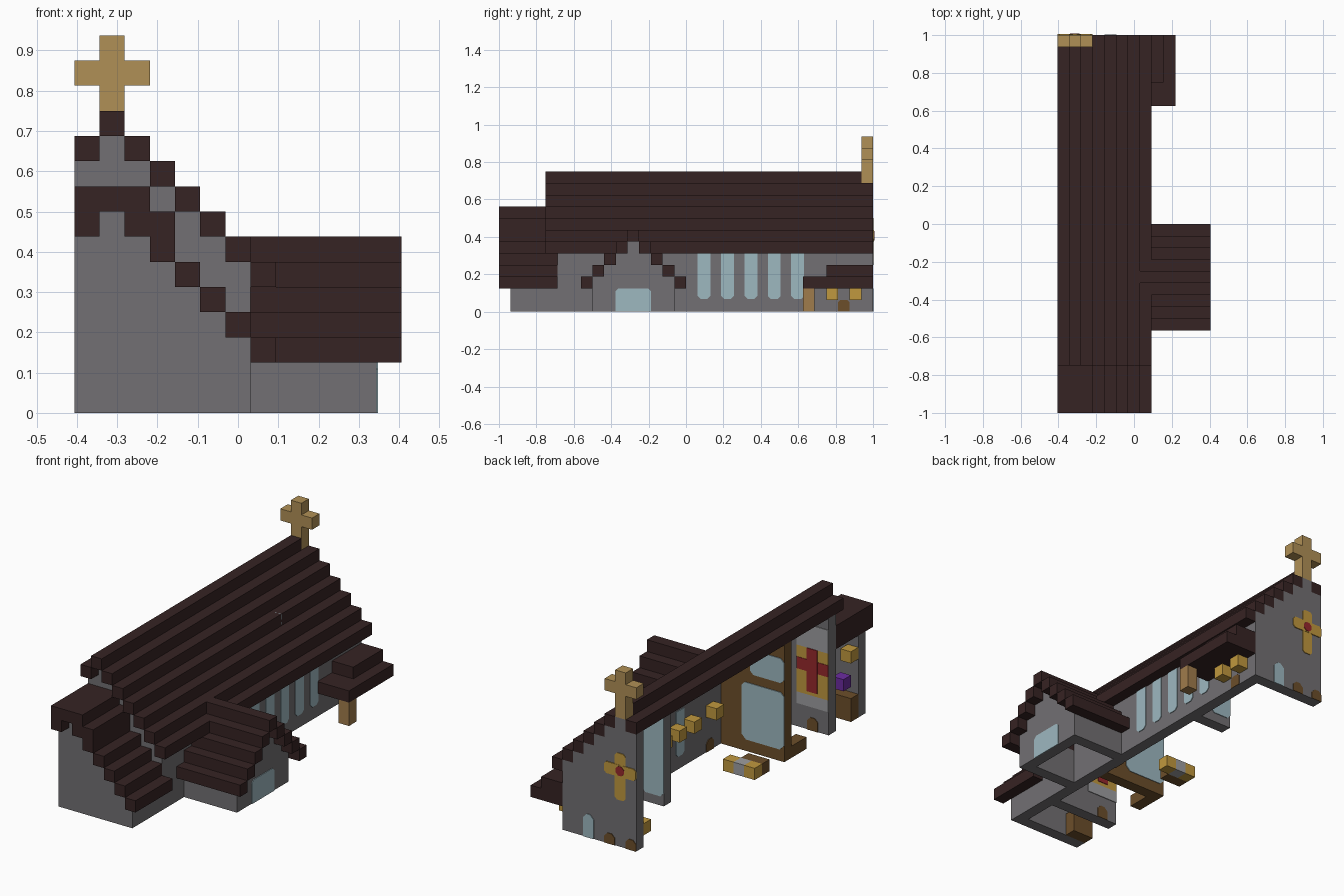
import bpy
import bmesh
from mathutils import Vector

if "Cube" in bpy.data.objects:
    bpy.data.objects.remove(bpy.data.objects["Cube"], do_unlink=True)

UNIT = 1 / 16  # one block
T = 0.06       # plate thickness in blocks


def material(name, r, g, b):
    lin = [((c / 255 + 0.055) / 1.055) ** 2.4 for c in (r, g, b)] + [1.0]
    m = bpy.data.materials.new(name)
    m.use_nodes = True
    m.diffuse_color = lin
    m.node_tree.nodes["Principled BSDF"].inputs["Base Color"].default_value = lin
    return m


ROOF = material("dark roof", 54, 35, 35)
STONE = material("grey stone", 114, 112, 115)
PALE = material("pale stone", 158, 158, 160)
GLASS = material("pale blue glass", 158, 184, 192)
GOLD = material("dull gold", 176, 144, 86)
LAMP = material("lamp yellow", 192, 152, 62)
RED = material("red", 150, 40, 44)
WOOD = material("brown wood", 108, 78, 42)
PURPLE = material("purple cloth", 108, 44, 160)
POST = material("light wood", 160, 124, 76)


def place(i, j, k):
    return Vector((i - 6.5, j - 16, k)) * UNIT


def finish(bm, name, mat):
    bmesh.ops.recalc_face_normals(bm, faces=bm.faces)
    mesh = bpy.data.meshes.new(name)
    bm.to_mesh(mesh)
    bm.free()
    mesh.materials.append(mat)
    obj = bpy.data.objects.new(name, mesh)
    bpy.context.collection.objects.link(obj)


def blocks(name, boxes, mat):
    """Boxes given as block positions (i, j, k) and sizes (di, dj, dk)."""
    bm = bmesh.new()
    for i, j, k, di, dj, dk in boxes:
        a, b = place(i, j, k), place(i + di, j + dj, k + dk)
        cube = bmesh.ops.create_cube(bm, size=1)["verts"]
        bmesh.ops.scale(bm, vec=b - a, verts=cube)
        bmesh.ops.translate(bm, vec=(a + b) / 2, verts=cube)
    finish(bm, name, mat)


def panel(name, axis, depth, u, v, mat, low=0.0, high=0.0):
    """Upright plate with clipped lower and upper corners, across axis x or y."""
    (u0, u1), (v0, v1) = u, v
    ring = []
    for a, b, c, s in ((u0, v0, low, 1), (u1, v0, low, -1)):
        ring += [(a, b + c), (a + s * c, b)][::s] if c else [(a, b)]
    for a, b, c, s in ((u1, v1, high, 1), (u0, v1, high, -1)):
        ring += [(a, b - c), (a - s * c, b)][::s] if c else [(a, b)]
    bm = bmesh.new()
    ends = []
    for d in depth:
        ends.append([bm.verts.new(place(d, p, q) if axis == "x" else place(p, d, q))
                     for p, q in ring])
    bm.faces.new(ends[0])
    bm.faces.new(ends[1])
    n = len(ring)
    for s in range(n):
        t = (s + 1) % n
        bm.faces.new((ends[0][s], ends[0][t], ends[1][t], ends[1][s]))
    finish(bm, name, mat)


# Stepped roof heights by column, ridge in column one
nave = [11 - abs(i - 1) for i in range(8)]
apse = [7, 8, 7, 6, 5, 4, 3, 2]


def gable(name, j, heights, mat):
    blocks(name, [(i, j, 0, 1, 1, h) for i, h in enumerate(heights)], mat)


# Roofs
blocks("nave_roof", [(i, 4, k, 1, 27 if i == 1 else 28, 1) for i, k in enumerate(nave)], ROOF)
blocks("apse_roof", [(i, 0, k, 1, 5, 2 if i in (0, 2, 3) else 1)
                     for i, k in enumerate(apse)], ROOF)
rows = []
for j in range(7, 16):
    k = 6 - abs(j - 11)
    start = 8 if k == 5 else 7
    rows.append((start, j, k, 13 - start, 1, 1))
blocks("side_chapel_roof", rows, ROOF)
blocks("porch_roof", [(7, 26, 2, 3, 6, 1), (7, 28, 3, 2, 4, 1)], ROOF)

# Walls
gable("front_apse_wall", 1, apse[:7], STONE)
gable("front_nave_wall", 5, nave[:7], STONE)
gable("back_wall", 31, nave[:7], STONE)
blocks("nave_side_wall", [(6, 6, 0, 1, 25, 6)], STONE)
blocks("apse_side_wall", [(6, 2, 0, 1, 3, 3)], STONE)
blocks("side_chapel_walls",
       [(11, j, 0, 1, 1, 6 - abs(j - 11)) for j in range(8, 15)]
       + [(7, j, 0, 4, 1, 3) for j in (8, 14)], STONE)
blocks("rear_partition", [(i, 23, 0, 1, 1, nave[i]) for i in range(3, 6)], STONE)
gable("screen_wall", 11, nave[:6], WOOD)

# Glass
for n, j in enumerate(range(17, 26, 2)):
    panel(f"side_window_{n + 1}", "x", (6 - T, 7 + T), (j, j + 1.1), (1.1, 5), GLASS, low=0.25)
panel("chapel_window", "x", (12, 12 + T), (9.95, 13), (0, 2), GLASS, high=0.25)
panel("back_window", "y", (32, 32 + T), (4, 5), (0, 2), GLASS, high=0.35)
panel("partition_window", "y", (24, 24 + T), (3, 5), (0.8, 9), GLASS, low=0.3)
panel("screen_lower_glass", "y", (12, 12 + T), (0, 4), (1, 5.9), GLASS, 0.4, 0.3)
panel("screen_upper_glass", "y", (12, 12 + T), (0, 3.2), (6.7, 8.8), GLASS, 0.3, 0.3)

# Roof cross
blocks("roof_cross", [(1, 31, 11, 1, 1, 2), (0, 31, 13, 3, 1, 1), (1, 31, 14, 1, 1, 1)], GOLD)

# Back wall painted cross and small doors
panel("back_cross_upright", "y", (32, 32 + T), (1, 2), (4, 8), LAMP, 0.2, 0.2)
panel("back_cross_arm", "y", (32, 32 + T * 1.3), (0, 3), (6, 7), LAMP, 0.2, 0.2)
panel("back_cross_centre", "y", (32, 32 + T * 2), (1.1, 1.9), (6.1, 6.9), RED, 0.25, 0.25)
for i in (0, 2):
    panel(f"back_door_{i}", "y", (32, 32 + T), (i, i + 1), (0, 0.9), WOOD, high=0.3)
panel("porch_door", "x", (7, 7 + T), (29, 30), (0, 1), WOOD, high=0.2)
panel("inner_door", "x", (6 - T, 6), (13, 14), (0, 1), WOOD, high=0.3)

# Red cross hanging on the inner face of the front nave wall
for name, v, mat in (("upper_band", (7, 9), PALE), ("hanging", (3, 7), LAMP),
                     ("lower_band", (2, 3), PALE)):
    panel(name, "y", (6, 6 + T), (0, 3), v, mat)
panel("red_cross_upright", "y", (6, 6 + T * 2), (1, 2), (3.3, 7), RED)
panel("red_cross_arm", "y", (6, 6 + T * 1.6), (0, 3), (5, 6), RED)
panel("nave_door", "y", (6, 6 + T), (1, 2), (0, 1.1), WOOD, high=0.3)

# Lamps
blocks("nave_lamps", [(5, j, 3, 1, 1, 1) for j in (13, 16, 18, 20, 22)], LAMP)
blocks("porch_lamps", [(7, j, 1, 1, 1, 1) for j in (28, 30)], LAMP)
blocks("back_lamp", [(0, 30, 1, 1, 1, 1)], LAMP)
blocks("apse_lamp", [(0, 2, 5, 1, 1, 1)], LAMP)

# Furniture
blocks("porch_post", [(9, 26, 0, 1, 1, 2)], POST)
blocks("altar", [(0, 2, 0, 2, 1, 2)], WOOD)
blocks("altar_cloth", [(0, 3, 3, 1, 1, 1)], PURPLE)
blocks("bench", [(0, 9, 0, 1, 2, 1)], WOOD)
blocks("table_ends", [(0, 15, 0, 1, 1, 1), (2, 15, 0, 1, 1, 1)], LAMP)
blocks("table_middle", [(1, 15, 0, 1, 1, 1)], PALE)
blocks("table_step", [(0, 14, 0, 2, 1, 1)], WOOD)
